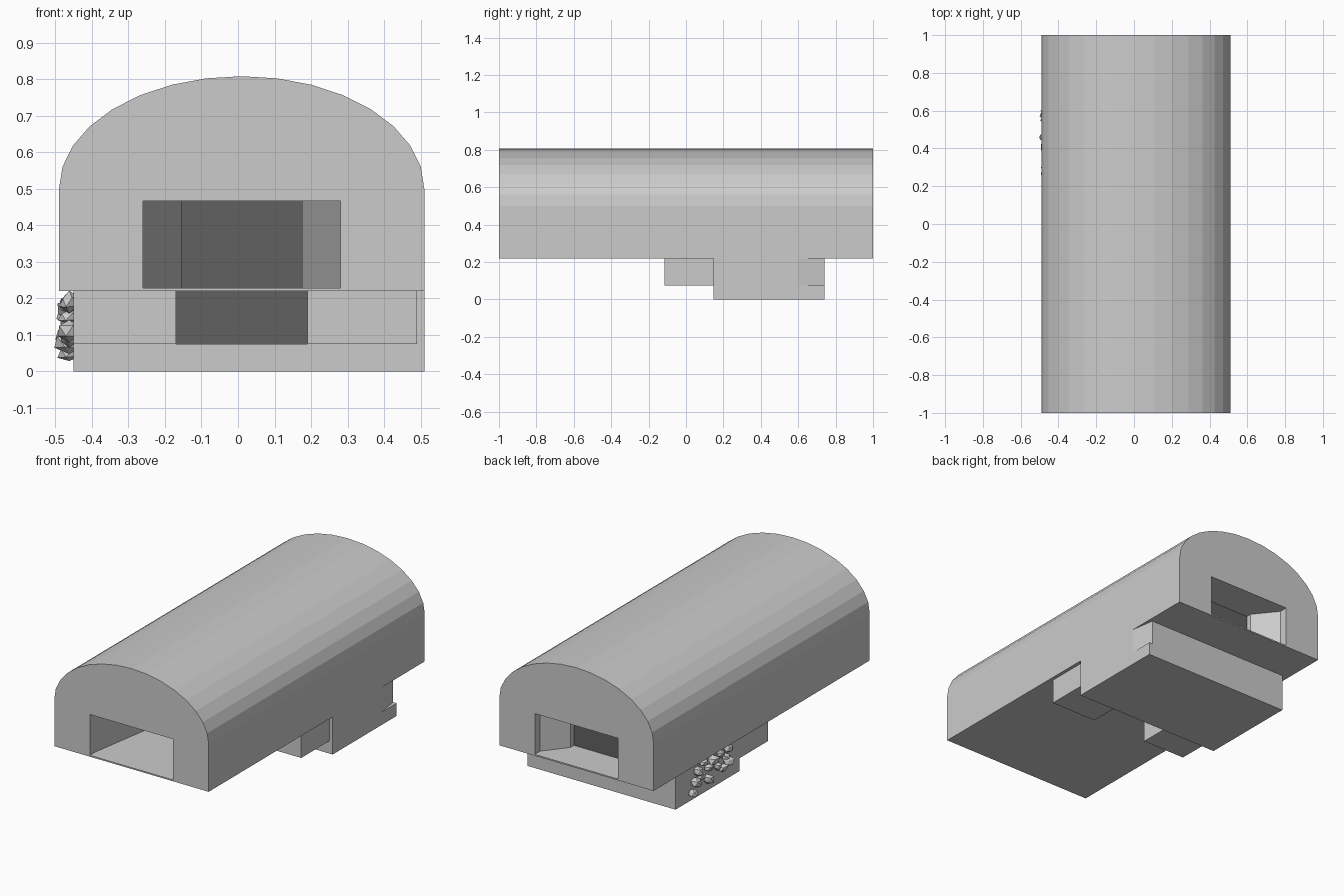
import bpy, bmesh, math, random
from mathutils import Vector

if "Cube" in bpy.data.objects:
    bpy.data.objects.remove(bpy.data.objects["Cube"])

random.seed(4)


def material(name, v):
    m = bpy.data.materials.new(name)
    m.diffuse_color = (v, v, v, 1)
    m.use_nodes = True
    m.node_tree.nodes["Principled BSDF"].inputs["Base Color"].default_value = m.diffuse_color
    return m


grey = material("stone_grey", 0.6)
dark = material("dark_interior", 0.12)


def finish(name, bm, mat):
    bmesh.ops.recalc_face_normals(bm, faces=bm.faces)
    me = bpy.data.meshes.new(name)
    bm.to_mesh(me)
    bm.free()
    me.materials.append(mat)
    ob = bpy.data.objects.new(name, me)
    bpy.context.collection.objects.link(ob)
    return ob


def prism(name, outline, direction, mat=grey):
    """Extrude a closed 3D outline along a direction."""
    bm = bmesh.new()
    face = bm.faces.new([bm.verts.new(p) for p in outline])
    ext = bmesh.ops.extrude_face_region(bm, geom=[face])
    verts = [g for g in ext["geom"] if isinstance(g, bmesh.types.BMVert)]
    bmesh.ops.translate(bm, verts=verts, vec=direction)
    return finish(name, bm, mat)


def plan(name, pts, z0, z1, mat=grey):
    return prism(name, [(x, y, z0) for x, y in pts], (0, 0, z1 - z0), mat)


def rect(x0, x1, y0, y1):
    return [(x0, y0), (x1, y0), (x1, y1), (x0, y1)]


def cut(target, cutter):
    cutter.hide_render = True
    mod = target.modifiers.new("cut", "BOOLEAN")
    mod.operation = "DIFFERENCE"
    mod.solver = "EXACT"
    mod.object = cutter
    bpy.context.view_layer.objects.active = target
    bpy.ops.object.modifier_apply(modifier=mod.name)
    bpy.data.objects.remove(cutter)


# Vaulted body: straight sides with an elliptical roof, 16 segments
CX = 0.01
arch = [(CX - 0.5, -1, 0.22), (CX + 0.5, -1, 0.22)]
for i in range(17):
    a = math.pi * i / 16
    arch.append((CX + 0.5 * math.cos(a), -1, 0.5 + 0.308 * math.sin(a)))
body = prism("vaulted_body", arch, (0, 2, 0))


# Openings at both ends, narrowing inwards
def funnel(y_out, y_lip, y_narrow, y_end):
    half = [(0.27, y_out), (0.27, y_lip), (0.165, y_narrow), (0.165, y_end)]
    return [(CX + w, y) for w, y in half] + [(CX - w, y) for w, y in reversed(half)]


cut(body, plan("front_cutter", funnel(-1.1, -0.95, -0.3, 0.72), 0.228, 0.467))
cut(body, plan("back_cutter", funnel(1.1, 0.95, 0.82, 0.78), 0.228, 0.467))

# Dark end walls inside the passages
plan("front_passage_end", rect(-0.155, 0.175, 0.712, 0.72), 0.228, 0.467, dark)
plan("back_passage_end", rect(-0.155, 0.175, 0.78, 0.788), 0.228, 0.467, dark)
plan("lower_channel_end", rect(-0.17, 0.19, 0.672, 0.68), 0.075, 0.22, dark)

# Lower storey: two forward legs with a channel between them
plan("lower_storey", [
    (-0.45, -0.115), (-0.17, -0.115), (-0.17, 0.68), (0.19, 0.68),
    (0.19, -0.115), (0.49, -0.115), (0.49, 0.148), (0.51, 0.148),
    (0.51, 0.60), (0.488, 0.74), (-0.45, 0.74)], 0.075, 0.22)

# Base slab
plan("base_slab", rect(-0.45, 0.51, 0.148, 0.74), 0, 0.075)

# Rubble heaped on the left wall, roughly arch shaped
bm = bmesh.new()
path = [(0.60, 0.05), (0.57, 0.10), (0.55, 0.16), (0.50, 0.19), (0.45, 0.14),
        (0.41, 0.17), (0.37, 0.12), (0.34, 0.18), (0.30, 0.15), (0.27, 0.19),
        (0.27, 0.11), (0.32, 0.09), (0.46, 0.08), (0.52, 0.12)]
for y, z in path:
    ret = bmesh.ops.create_icosphere(bm, subdivisions=1, radius=1)
    size = Vector((random.uniform(0.03, 0.045), random.uniform(0.025, 0.038),
                   random.uniform(0.022, 0.034)))
    for v in ret["verts"]:
        k = random.uniform(0.75, 1.1)
        v.co = Vector((-0.462 + v.co.x * size.x * k,
                       y + v.co.y * size.y * k, z + v.co.z * size.z * k))
finish("rubble", bm, grey)

# Smooth the roof while keeping the hard edges
bpy.ops.object.select_all(action="DESELECT")
body.select_set(True)
bpy.context.view_layer.objects.active = body
bpy.ops.object.shade_smooth_by_angle(angle=math.radians(5))
